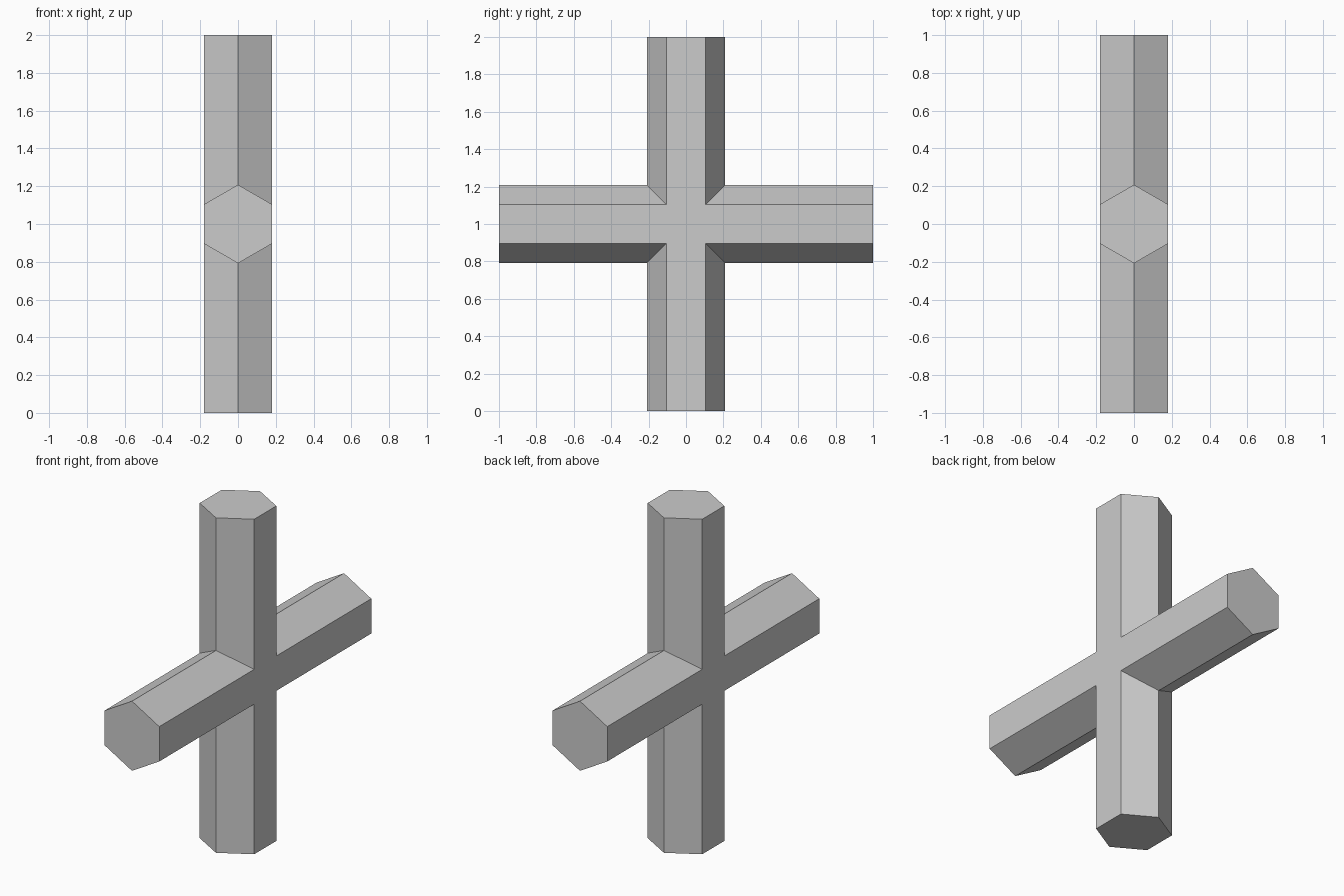
import bpy, bmesh
from math import radians, pi, sin, cos
from mathutils import Matrix, Vector

if "Cube" in bpy.data.objects:
    bpy.data.objects.remove(bpy.data.objects["Cube"])

R = 0.208          # hexagon corner radius
HALF = 1.0         # half length of each bar

bm = bmesh.new()
section = [(R * sin(i * pi / 3), R * cos(i * pi / 3)) for i in range(6)]

# Four hexagonal arms, mitred where they meet in the middle
for k in range(4):
    rot = Matrix.Rotation(radians(90 * k), 4, 'X')
    outer = [bm.verts.new(rot @ Vector((x, y, HALF))) for x, y in section]
    inner = [bm.verts.new(rot @ Vector((x, y, abs(y)))) for x, y in section]
    bm.faces.new(outer)
    for i in range(6):
        j = (i + 1) % 6
        bm.faces.new((inner[i], inner[j], outer[j], outer[i]))

# Flat squares closing the crossing on both sides
a, h = R * sin(pi / 3), R / 2
for s in (-1, 1):
    bm.faces.new([bm.verts.new((s * a, y, z))
                  for y, z in ((-h, -h), (h, -h), (h, h), (-h, h))])

# Weld, join coplanar faces and stand on the floor
bmesh.ops.remove_doubles(bm, verts=bm.verts[:], dist=1e-4)
bmesh.ops.recalc_face_normals(bm, faces=bm.faces[:])
bmesh.ops.dissolve_limit(bm, angle_limit=radians(1), verts=bm.verts[:], edges=bm.edges[:])
bmesh.ops.translate(bm, verts=bm.verts[:], vec=(0, 0, HALF))

mesh = bpy.data.meshes.new("crossed_hexagonal_bars")
bm.to_mesh(mesh)
bm.free()
bpy.context.collection.objects.link(bpy.data.objects.new("crossed_hexagonal_bars", mesh))
